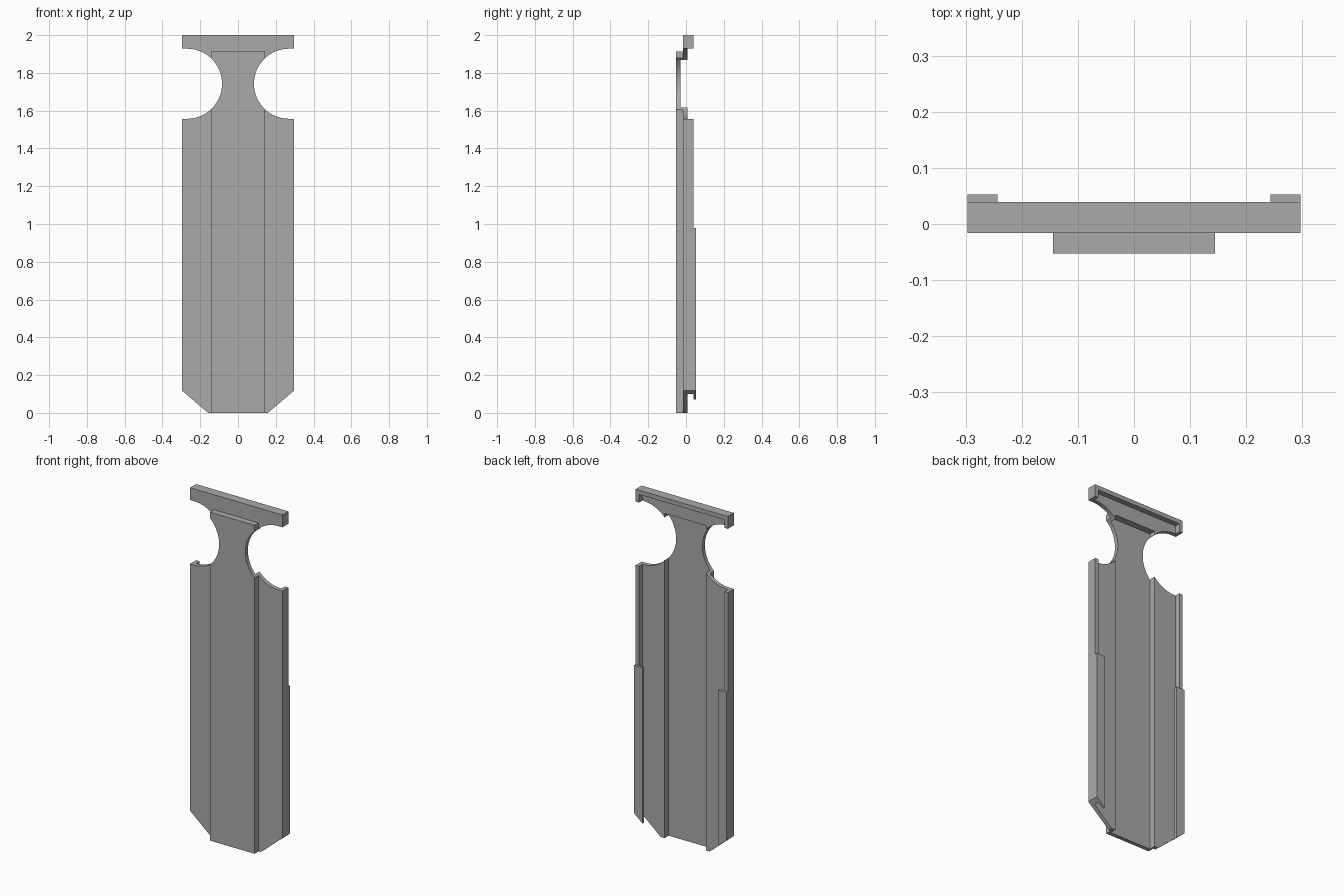
import bpy, bmesh, math

cube = bpy.data.objects.get("Cube")
if cube:
    bpy.data.objects.remove(cube, do_unlink=True)

# Main dimensions
HALF_W, HEIGHT = 0.297, 2.0
FOOT_X, FOOT_Z = 0.158, 0.118          # chamfered lower corners
FRONT, PLATE_BACK, FLANGE_BACK, LIP_BACK = -0.016, 0.008, 0.039, 0.053
RIB_X, RIB_TOP, RIB_FRONT = 0.144, 1.913, -0.053
SLOT_X, SLOT_Z, SLOT_R = 0.27, 1.7425, 0.1855

grey = bpy.data.materials.new("mid grey")
grey.use_nodes = True
grey.diffuse_color = (0.4, 0.4, 0.4, 1)
grey.node_tree.nodes["Principled BSDF"].inputs["Base Color"].default_value = (0.4, 0.4, 0.4, 1)


def prism(name, outline, y0, y1):
    """Extrude an (x, z) outline from y0 to y1."""
    bm = bmesh.new()
    face = bm.faces.new([bm.verts.new((x, y0, z)) for x, z in outline])
    ext = bmesh.ops.extrude_face_region(bm, geom=[face])
    verts = [v for v in ext["geom"] if isinstance(v, bmesh.types.BMVert)]
    bmesh.ops.translate(bm, verts=verts, vec=(0, y1 - y0, 0))
    bmesh.ops.recalc_face_normals(bm, faces=bm.faces)
    mesh = bpy.data.meshes.new(name)
    bm.to_mesh(mesh)
    bm.free()
    mesh.materials.append(grey)
    obj = bpy.data.objects.new(name, mesh)
    bpy.context.collection.objects.link(obj)
    return obj


def rect(half, z0, z1):
    return [(-half, z0), (half, z0), (half, z1), (-half, z1)]


def combine(target, tool, operation):
    """Apply a boolean and discard the tool."""
    tool.hide_render = True
    mod = target.modifiers.new(tool.name, "BOOLEAN")
    mod.operation, mod.object, mod.solver = operation, tool, "EXACT"
    bpy.context.view_layer.objects.active = target
    bpy.ops.object.modifier_apply(modifier=mod.name)
    bpy.data.objects.remove(tool, do_unlink=True)


# Flat body with chamfered foot
right = [(FOOT_X, 0), (HALF_W, FOOT_Z), (HALF_W, HEIGHT)]
outline = right + [(-x, z) for x, z in reversed(right)]
body = prism("handle_plate", outline, FRONT, FLANGE_BACK)

# Raised front rib, hollow back pocket and channel behind the rib
combine(body, prism("front_rib", rect(RIB_X, 0, RIB_TOP), RIB_FRONT, 0), "UNION")
combine(body, prism("back_pocket", rect(HALF_W - 0.022, -0.5, HEIGHT - 0.025),
                    PLATE_BACK, 0.2), "DIFFERENCE")
combine(body, prism("rib_channel", rect(0.133, -0.5, RIB_TOP - 0.022),
                    -0.03, 0.2), "DIFFERENCE")

for side in (1, -1):
    # Round finger cutout, open to the side
    arc = [(side * (SLOT_X - SLOT_R * math.sin(a)), SLOT_Z + SLOT_R * math.cos(a))
           for a in (math.pi * i / 40 for i in range(41))]
    ends = [(side * 0.5, SLOT_Z - SLOT_R), (side * 0.5, SLOT_Z + SLOT_R)]
    combine(body, prism("side_cutout", arc + ends, -0.2, 0.2), "DIFFERENCE")

    # Inward lip on the lower half of the side flange
    inner = 0.243
    slope = FOOT_Z / (HALF_W - FOOT_X)
    lip = [(inner, FOOT_Z - slope * (HALF_W - inner)), (HALF_W, FOOT_Z),
           (HALF_W, 0.98), (inner, 0.98)]
    combine(body, prism("back_lip", [(side * x, z) for x, z in lip],
                        FLANGE_BACK, LIP_BACK), "UNION")

# Smooth the round cutouts, keep the corners sharp
bpy.ops.object.select_all(action="DESELECT")
body.select_set(True)
bpy.context.view_layer.objects.active = body
bpy.ops.object.shade_smooth_by_angle(angle=math.radians(30))
